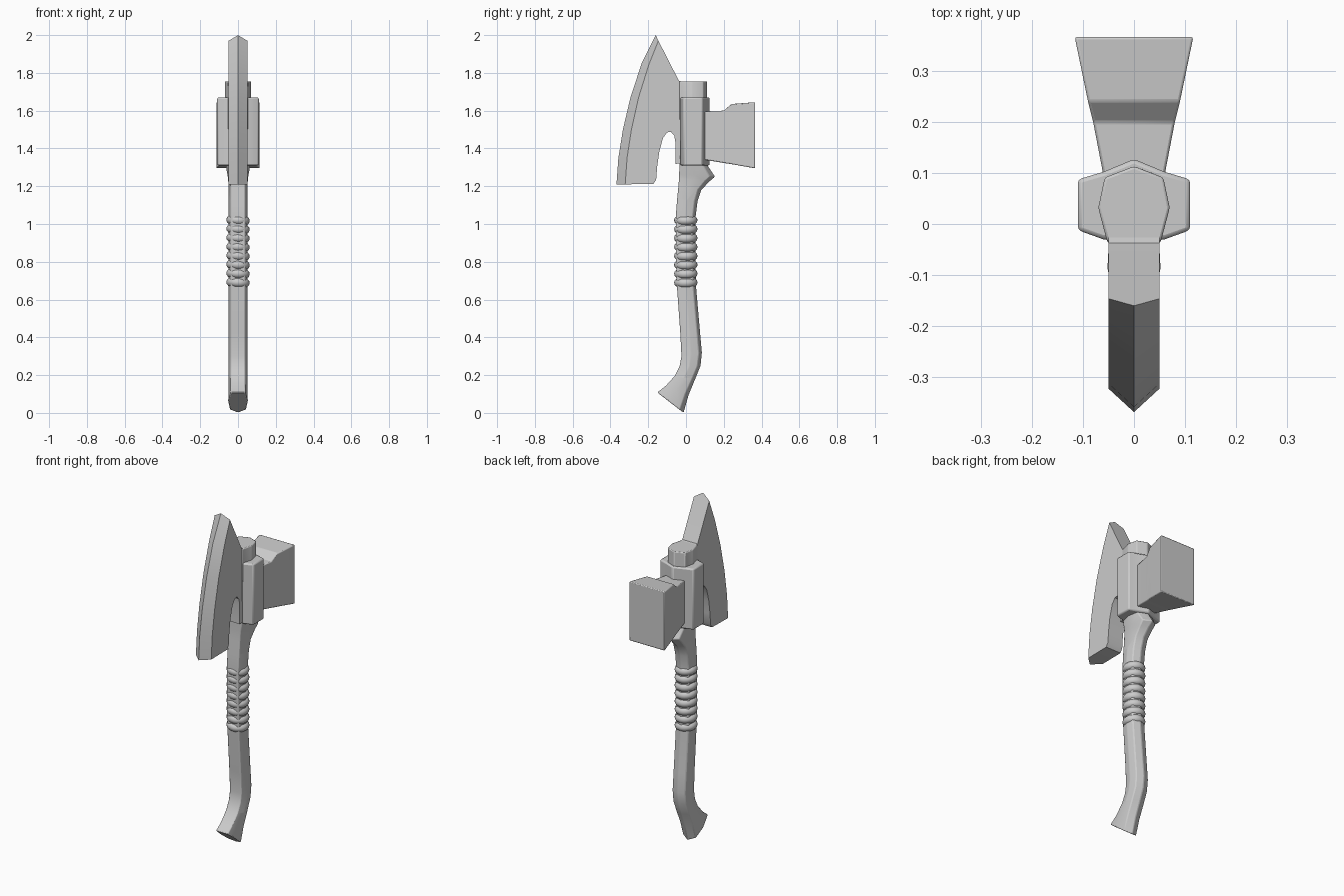
import bpy, bmesh, math

if "Cube" in bpy.data.objects:
    bpy.data.objects.remove(bpy.data.objects["Cube"])


def finish(name, bm, bevel=0.0, angle=30):
    bmesh.ops.recalc_face_normals(bm, faces=bm.faces)
    me = bpy.data.meshes.new(name)
    bm.to_mesh(me)
    bm.free()
    ob = bpy.data.objects.new(name, me)
    bpy.context.collection.objects.link(ob)
    bpy.ops.object.select_all(action='DESELECT')
    ob.select_set(True)
    bpy.context.view_layer.objects.active = ob
    bpy.ops.object.shade_smooth_by_angle(angle=math.radians(angle))
    if bevel:
        m = ob.modifiers.new("soft_edges", 'BEVEL')
        m.width = bevel
        m.segments = 2
        m.limit_method = 'ANGLE'
        m.angle_limit = math.radians(25)
    return ob


def loft(name, rings, bevel=0.0):
    """Skin a list of equal-length point rings and cap both ends."""
    bm = bmesh.new()
    vs = [[bm.verts.new(p) for p in r] for r in rings]
    n = len(vs[0])
    for a, b in zip(vs, vs[1:]):
        for i in range(n):
            j = (i + 1) % n
            bm.faces.new((a[i], a[j], b[j], b[i]))
    bm.faces.new(vs[0])
    bm.faces.new(vs[-1])
    return finish(name, bm, bevel)


def mirrored(half):
    """Complete a half outline (x >= 0) to a full closed one."""
    return half + [(-x, y) for x, y in reversed(half) if x > 0]


# Handle: front point, back point (y, z) and half width of each station
section = mirrored([(0, 1), (0.82, 0.85), (1, 0.45), (0.75, 0)])
stations = [
    ((-0.152, 0.108), (-0.012, 0.0), 0.052),
    ((-0.105, 0.145), (0.015, 0.095), 0.05),
    ((-0.06, 0.195), (0.05, 0.18), 0.05),
    ((-0.034, 0.245), (0.078, 0.25), 0.05),
    ((-0.024, 0.30), (0.085, 0.32), 0.05),
    ((-0.03, 0.42), (0.075, 0.43), 0.05),
    ((-0.048, 0.67), (0.054, 0.67), 0.05),
    ((-0.054, 0.85), (0.05, 0.85), 0.05),
    ((-0.054, 1.04), (0.052, 1.04), 0.05),
    ((-0.047, 1.13), (0.062, 1.12), 0.05),
    ((-0.04, 1.20), (0.082, 1.18), 0.05),
    ((-0.037, 1.24), (0.125, 1.225), 0.052),
    ((-0.036, 1.265), (0.155, 1.25), 0.055),
    ((-0.035, 1.31), (0.115, 1.31), 0.065),
    ((-0.035, 1.755), (0.113, 1.755), 0.07),
]
loft("handle", [[(x * w, f[0] + (b[0] - f[0]) * u, f[1] + (b[1] - f[1]) * u)
                 for x, u in section] for f, b, w in stations], 0.005)

# Cord rings wrapped round the grip
COUNT = 8
for k in range(COUNT):
    z = 0.69 + 0.33 * k / (COUNT - 1)
    bpy.ops.mesh.primitive_torus_add(
        location=(0, -0.001, z), rotation=(0, math.radians(4), 0),
        major_radius=0.038, minor_radius=0.024,
        major_segments=28, minor_segments=12)
    ring = bpy.context.object
    ring.name = f"grip_ring_{k + 1}"
    bpy.ops.object.shade_smooth()

# Collar around the top of the handle
plan = mirrored([(0, 0.127), (0.06, 0.102), (0.11, 0.087), (0.11, -0.012), (0.06, -0.03)])
loft("collar", [[(x, y, z) for x, y in plan] for z in (1.31, 1.67)], 0.008)

# Hammer head: half width, y, bottom z, top z of each station
hammer = [(0.055, 0.07, 1.345, 1.595), (0.080, 0.20, 1.323, 1.60),
          (0.090, 0.24, 1.317, 1.635), (0.116, 0.366, 1.295, 1.645)]
loft("hammer_head", [[(-w, y, lo), (w, y, lo), (w, y, hi), (-w, y, hi)]
                     for w, y, lo, hi in hammer], 0.005)

# Blade: sharp edge, the shoulder behind it, and the back outline with its notch
edge = [(-0.368, 1.21), (-0.358, 1.35), (-0.334, 1.50), (-0.294, 1.67),
        (-0.235, 1.85), (-0.16, 2.0)]
shoulder = [(-0.322, 1.21), (-0.312, 1.35), (-0.289, 1.50), (-0.251, 1.67),
            (-0.198, 1.84), (-0.146, 1.97)]
back = [(-0.037, 1.757), (0.0, 1.75), (0.0, 1.325), (-0.056, 1.318),
        (-0.056, 1.43), (-0.062, 1.467), (-0.08, 1.488), (-0.10, 1.485),
        (-0.122, 1.455), (-0.142, 1.38), (-0.153, 1.30), (-0.158, 1.235),
        (-0.172, 1.212)]
T = 0.05
bm = bmesh.new()
sharp = [bm.verts.new((0, y, z)) for y, z in edge]
sides = [[bm.verts.new((s * T, y, z)) for y, z in shoulder + back] for s in (1, -1)]
n, m = len(sides[0]), len(edge)
for side in sides:
    bm.faces.new(side)
    for i in range(m - 1):
        bm.faces.new((sharp[i], sharp[i + 1], side[i + 1], side[i]))
R, L = sides
for i in range(m - 1, n):
    j = (i + 1) % n
    bm.faces.new((R[i], R[j], L[j], L[i]))
bm.faces.new((R[0], sharp[0], L[0]))
bm.faces.new((R[m - 1], sharp[-1], L[m - 1]))
finish("axe_blade", bm, 0.0, 30)
